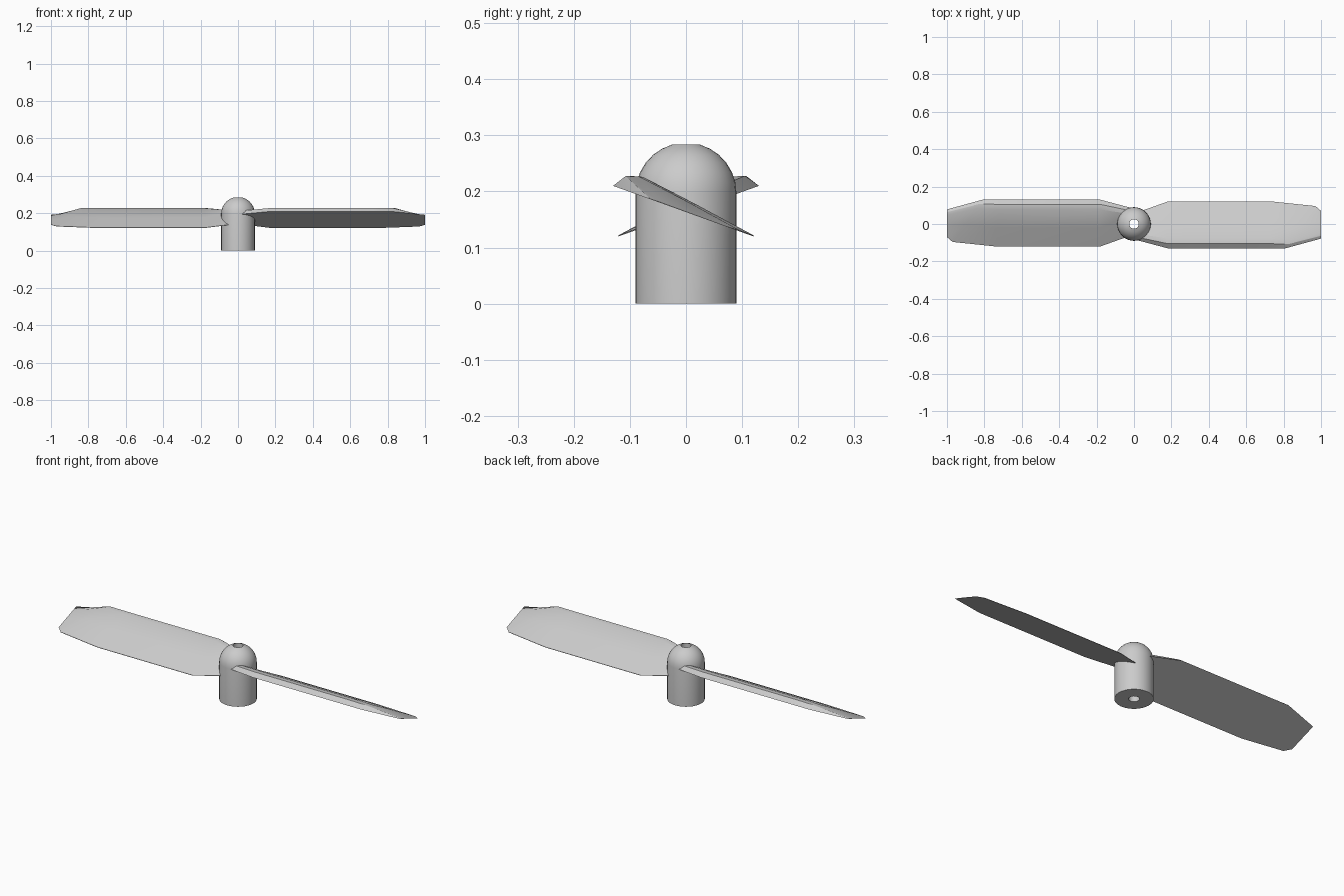
import bpy, bmesh, math

cube = bpy.data.objects.get("Cube")
if cube:
    bpy.data.objects.remove(cube)

GREY = (0.6, 0.6, 0.6, 1)
grey = bpy.data.materials.new("light grey plastic")
grey.use_nodes = True
grey.diffuse_color = GREY
grey.node_tree.nodes["Principled BSDF"].inputs["Base Color"].default_value = GREY


def finish(bm, name, angle):
    bmesh.ops.recalc_face_normals(bm, faces=bm.faces)
    mesh = bpy.data.meshes.new(name)
    bm.to_mesh(mesh)
    bm.free()
    mesh.materials.append(grey)
    obj = bpy.data.objects.new(name, mesh)
    bpy.context.collection.objects.link(obj)
    bpy.ops.object.select_all(action="DESELECT")
    obj.select_set(True)
    bpy.context.view_layer.objects.active = obj
    bpy.ops.object.shade_smooth_by_angle(angle=math.radians(angle))
    return obj


# Hub: domed cylinder with a shaft hole right through it
R, HOLE, DOME_Z, SIDES = 0.09, 0.025, 0.197, 32
last = math.acos(HOLE / R)
profile = [(HOLE, 0), (R, 0)]
profile += [(R * math.cos(last * i / 6), DOME_Z + R * math.sin(last * i / 6)) for i in range(7)]
bm = bmesh.new()
rings = [[bm.verts.new((r * math.cos(math.tau * k / SIDES), r * math.sin(math.tau * k / SIDES), z))
          for k in range(SIDES)] for r, z in profile]
for a, b in zip(rings, rings[1:] + rings[:1]):
    for k in range(SIDES):
        n = (k + 1) % SIDES
        bm.faces.new((a[k], a[n], b[n], b[k]))
finish(bm, "hub", 35)


# Blade: flat pitched underside, rounded leading edge, thin trailing edge
def under(y):
    return 0.21 - 0.36 * (y + 0.13)


CHORD = (0, 0.1, 0.21, 0.6, 1)              # places across the blade, front to back
THICK = (0, 0.027, 0.035, 0.02, 0.002)      # height of the top above the underside
# x at the leading edge, x at the trailing edge, leading y, trailing y, thickness scale
SECTIONS = [
    (0.01, 0.04, -0.085, 0.07, 0.9),
    (0.18, 0.18, -0.13, 0.12, 1),
    (0.72, 0.74, -0.13, 0.12, 1),
    (0.81, 0.97, -0.13, 0.096, 0.95),
    (1, 1, -0.078, 0.07, 0.03),
]


def blade(name, turn):
    bm = bmesh.new()
    loops = []
    for x0, x1, y0, y1, scale in SECTIONS:
        top, low = [], []
        for c, t in zip(CHORD, THICK):
            x, y = x0 + (x1 - x0) * c, y0 + (y1 - y0) * c
            top.append(bm.verts.new((x, y, under(y) + t * scale)))
            if 0 < c:
                low.append(bm.verts.new((x, y, under(y))))
        loops.append(top + low[::-1])
    count = len(loops[0])
    for a, b in zip(loops, loops[1:]):
        for k in range(count):
            n = (k + 1) % count
            bm.faces.new((a[k], a[n], b[n], b[k]))
    bm.faces.new(loops[0])
    bm.faces.new(loops[-1])
    obj = finish(bm, name, 25)
    obj.rotation_euler.z = turn


blade("left_blade", 0)
blade("right_blade", math.pi)
